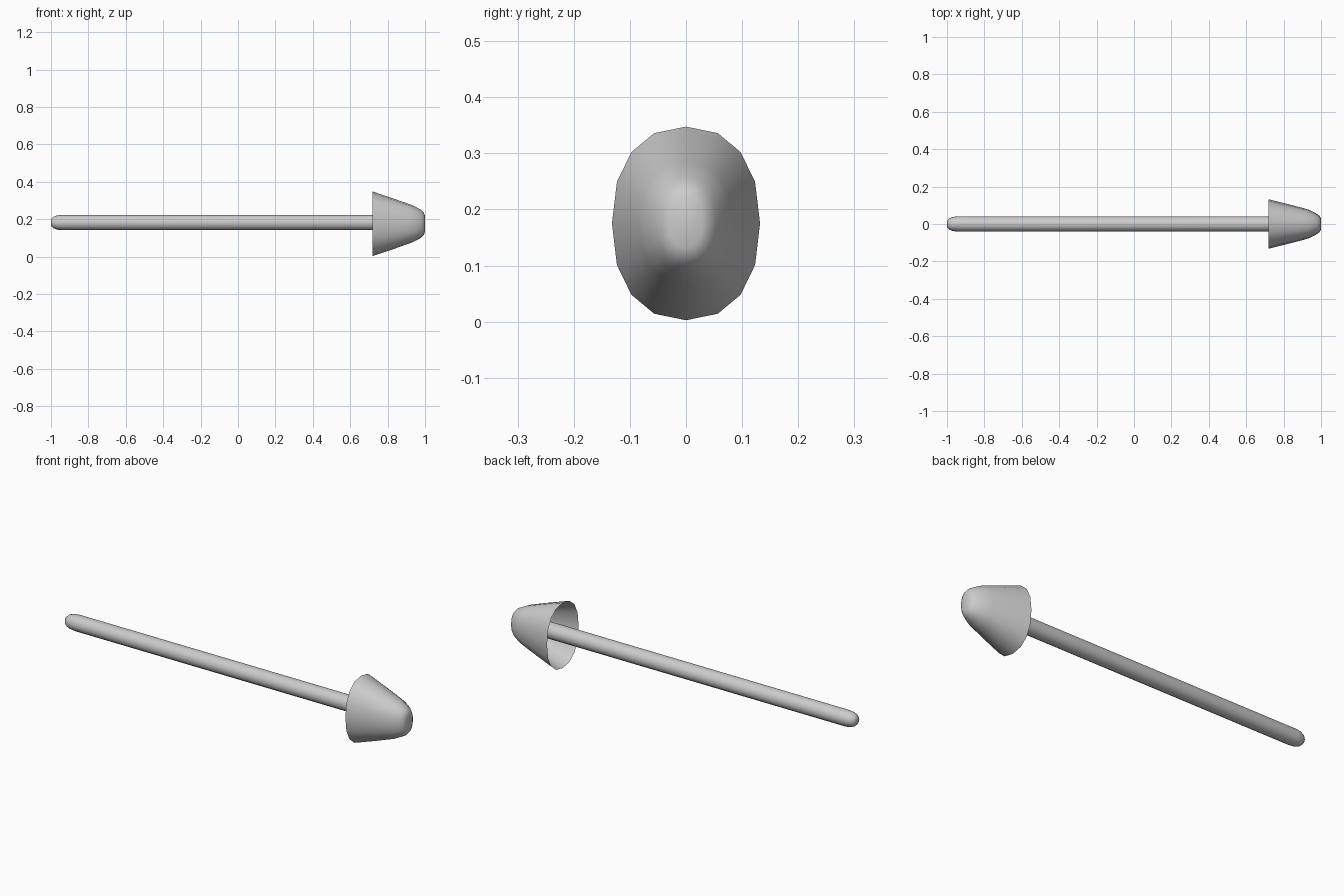
import bpy, bmesh, math

if "Cube" in bpy.data.objects:
    bpy.data.objects.remove(bpy.data.objects["Cube"])

grey = bpy.data.materials.new("light grey")
grey.diffuse_color = (0.6, 0.6, 0.6, 1)
grey.use_nodes = True
grey.node_tree.nodes["Principled BSDF"].inputs["Base Color"].default_value = grey.diffuse_color


def spow(v, p):
    return math.copysign(abs(v) ** p, v)


def loft(name, rings, zc, sides, power, cap_start, cap_end):
    """Skin rounded cross-sections (x, half width, half height) along x."""
    bm = bmesh.new()
    loops = []
    for x, hw, hh in rings:
        loop = []
        for i in range(sides):
            a = 2 * math.pi * i / sides
            loop.append(bm.verts.new((x, hw * spow(math.sin(a), power),
                                      zc + hh * spow(math.cos(a), power))))
        loops.append(loop)
    for a, b in zip(loops, loops[1:]):
        for i in range(sides):
            j = (i + 1) % sides
            bm.faces.new((a[i], b[i], b[j], a[j]))
    if cap_start:
        bm.faces.new(loops[0])
    if cap_end:
        bm.faces.new(loops[-1][::-1])
    # Outward normals: side faces must point away from the x axis
    f = bm.faces[:][0]
    c = f.calc_center_median()
    f.normal_update()
    if f.normal.y * c.y + f.normal.z * (c.z - zc) < 0:
        bmesh.ops.reverse_faces(bm, faces=bm.faces[:])
    mesh = bpy.data.meshes.new(name)
    bm.to_mesh(mesh)
    bm.free()
    mesh.materials.append(grey)
    obj = bpy.data.objects.new(name, mesh)
    bpy.context.collection.objects.link(obj)
    bpy.ops.object.select_all(action='DESELECT')
    obj.select_set(True)
    bpy.context.view_layer.objects.active = obj
    bpy.ops.object.shade_smooth_by_angle(angle=math.radians(60))
    return obj


# Long round shaft with a rounded tail, ending inside the head
loft("shaft", [(-1.0, 0.018, 0.018), (-0.988, 0.030, 0.030), (-0.968, 0.038, 0.038),
               (-0.94, 0.041, 0.041), (0.93, 0.041, 0.041)],
     0.182, 16, 1.0, True, True)

# Hollow flared head, open at the back, with a blunt rounded nose
loft("head", [(0.72, 0.132, 0.1725), (0.82, 0.107, 0.139), (0.91, 0.084, 0.107),
              (0.935, 0.076, 0.098), (0.96, 0.064, 0.085), (0.98, 0.053, 0.074),
              (0.993, 0.042, 0.060), (1.0, 0.028, 0.044)],
     0.175, 16, 0.88, False, True)
